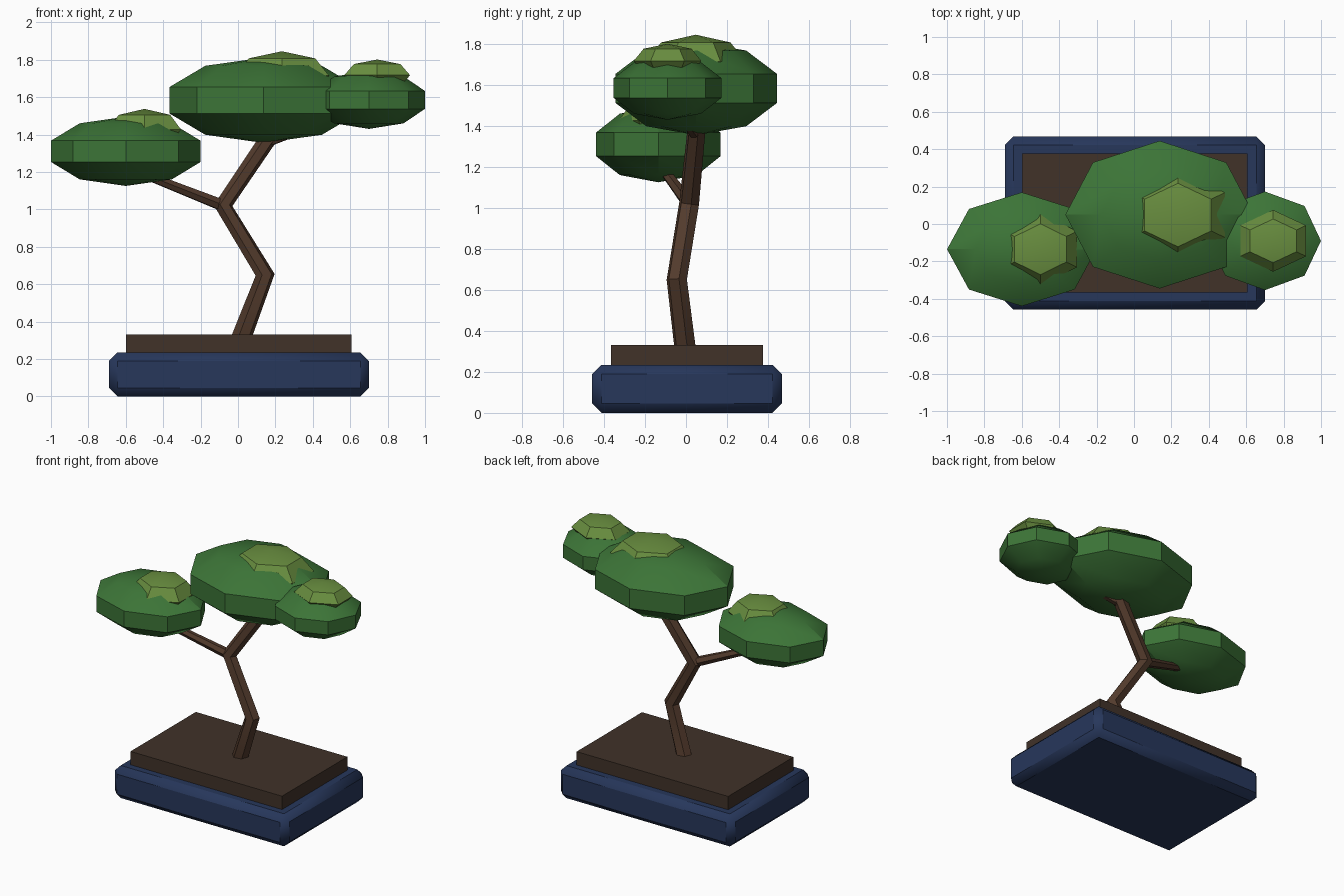
import bpy, math

if "Cube" in bpy.data.objects:
    bpy.data.objects.remove(bpy.data.objects["Cube"])


def material(name, rgb):
    m = bpy.data.materials.new(name)
    m.diffuse_color = (*rgb, 1)
    m.use_nodes = True
    m.node_tree.nodes["Principled BSDF"].inputs["Base Color"].default_value = m.diffuse_color
    return m


GLAZE = material("navy_glaze", (0.02, 0.038, 0.105))
EARTH = material("earth", (0.052, 0.032, 0.022))
BARK = material("bark", (0.085, 0.043, 0.025))
LEAF = material("leaf", (0.045, 0.175, 0.038))
LIGHT = material("light_leaf", (0.14, 0.27, 0.05))


def finish(ob, name, mat):
    ob.name = name
    ob.data.materials.clear()
    ob.data.materials.append(mat)
    bpy.ops.object.shade_smooth_by_angle(angle=math.radians(30))
    return ob


def box(name, centre, size, mat, bevel=0):
    bpy.ops.mesh.primitive_cube_add(size=1, location=centre)
    ob = bpy.context.object
    ob.scale = size
    bpy.ops.object.transform_apply(location=False)
    finish(ob, name, mat)
    if bevel:
        b = ob.modifiers.new("bevel", 'BEVEL')
        b.width = bevel
        b.segments = 1


def blob(name, centre, radii, segments, rings, mat):
    bpy.ops.mesh.primitive_uv_sphere_add(
        segments=segments, ring_count=rings, radius=1, location=centre)
    ob = bpy.context.object
    ob.scale = radii
    bpy.ops.object.transform_apply(location=False)
    finish(ob, name, mat)


def limb(name, points, mat):
    """Six-sided tapered limb through (x, y, z, radius) points."""
    cu = bpy.data.curves.new(name, 'CURVE')
    cu.dimensions = '3D'
    cu.bevel_depth = 1
    cu.bevel_resolution = 1
    cu.use_fill_caps = True
    sp = cu.splines.new('POLY')
    sp.points.add(len(points) - 1)
    for p, (x, y, z, r) in zip(sp.points, points):
        p.co = (x, y, z, 1)
        p.radius = r
    ob = bpy.data.objects.new(name, cu)
    bpy.context.collection.objects.link(ob)
    bpy.ops.object.select_all(action='DESELECT')
    ob.select_set(True)
    bpy.context.view_layer.objects.active = ob
    bpy.ops.object.convert(target='MESH')
    finish(bpy.context.object, name, mat)


# Pot and soil
box("pot", (0.005, 0.005, 0.117), (1.39, 0.925, 0.234), GLAZE, 0.045)
box("soil", (0.004, 0.005, 0.265), (1.206, 0.743, 0.13), EARTH)

# Trunk and branches
limb("trunk", [(0.005, 0, 0.28, 0.055), (0.145, -0.045, 0.65, 0.052),
               (-0.08, 0.015, 1.02, 0.051), (0.19, 0.055, 1.42, 0.046)], BARK)
limb("left_branch", [(-0.08, 0.015, 1.02, 0.034),
                     (-0.55, -0.125, 1.205, 0.023)], BARK)
limb("right_branch", [(0.15, 0.05, 1.36, 0.032),
                      (0.62, -0.08, 1.53, 0.022)], BARK)

# Foliage pads with lighter caps: (centre, radii) for pad and for cap
pads = {
    "left": ((-0.6, -0.135, 1.31), (0.42, 0.32, 0.185),
             (-0.50, -0.135, 1.427), (0.225, 0.193, 0.11)),
    "main": ((0.137, 0.05, 1.583), (0.53, 0.415, 0.228),
             (0.235, 0.048, 1.715), (0.29, 0.24, 0.13)),
    "right": ((0.70, -0.09, 1.585), (0.315, 0.277, 0.155),
              (0.744, -0.09, 1.717), (0.203, 0.165, 0.084)),
}
for side, (pc, pr, cc, cr) in pads.items():
    blob(side + "_foliage", pc, pr, 8, 5, LEAF)
    blob(side + "_foliage_cap", cc, cr, 6, 4, LIGHT)
